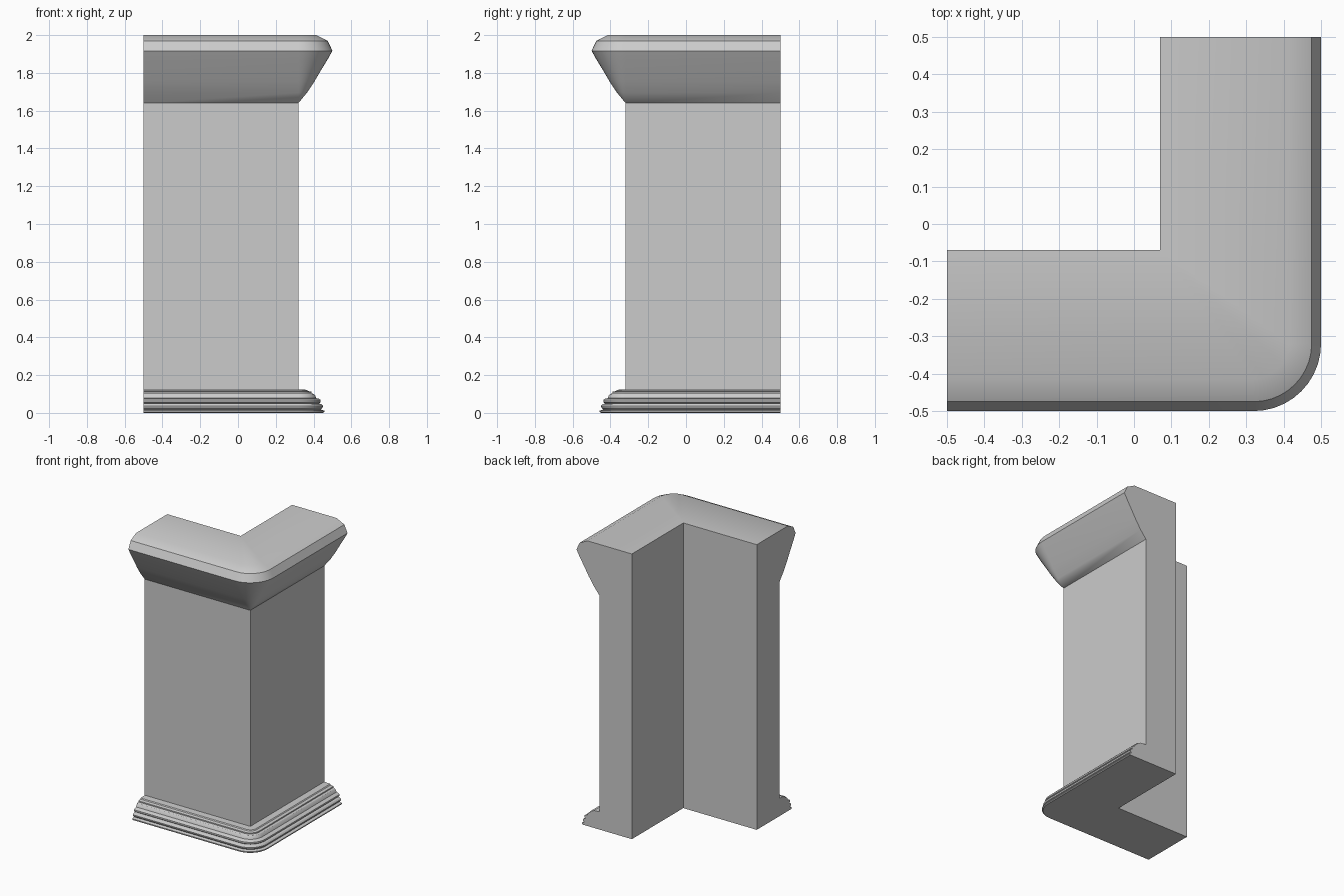
import bpy, bmesh
from math import sin, cos, pi

if "Cube" in bpy.data.objects:
    bpy.data.objects.remove(bpy.data.objects["Cube"])

END, FACE, INNER = 0.5, 0.32, 0.07   # run length, outer wall face, inner wall face


def ring(d, z, steps=10):
    """L-shaped outline whose outer side is pushed out by d around a round corner."""
    pts = [(-END, -FACE - d)]
    for i in range(steps + 1):
        a = -pi / 2 + i * pi / 2 / steps
        pts.append((FACE + d * cos(a), -FACE + d * sin(a)))
    pts += [(FACE + d, END), (INNER, END), (INNER, -INNER), (-END, -INNER)]
    return [(x, y, z) for x, y in pts]


def loft(name, profile, bottom=False, top=False, angle=0.5):
    """Stack outlines following an (offset, height) profile."""
    bm = bmesh.new()
    rings = [[bm.verts.new(p) for p in ring(d, z)] for d, z in profile]
    n = len(rings[0])
    for a, b in zip(rings, rings[1:]):
        for i in range(n):
            j = (i + 1) % n
            bm.faces.new((a[i], a[j], b[j], b[i]))
    if bottom:
        bm.faces.new(rings[0][::-1])
    if top:
        bm.faces.new(rings[-1])
    bmesh.ops.remove_doubles(bm, verts=bm.verts, dist=1e-5)
    bmesh.ops.recalc_face_normals(bm, faces=bm.faces)
    # merge the strips of the flat inner walls and cut ends
    bmesh.ops.dissolve_limit(bm, angle_limit=0.002, verts=bm.verts, edges=bm.edges)
    me = bpy.data.meshes.new(name)
    bm.to_mesh(me)
    bm.free()
    ob = bpy.data.objects.new(name, me)
    bpy.context.collection.objects.link(ob)
    bpy.ops.object.select_all(action='DESELECT')
    ob.select_set(True)
    bpy.context.view_layer.objects.active = ob
    bpy.ops.object.shade_smooth_by_angle(angle=angle)
    return ob


# stepped skirting with small beads
loft("base_moulding", [
    (0.13, 0), (0.137, 0.005), (0.137, 0.012), (0.118, 0.018),
    (0.128, 0.027), (0.13, 0.037), (0.122, 0.046), (0.108, 0.05),
    (0.118, 0.057), (0.118, 0.068), (0.108, 0.075), (0.094, 0.078),
    (0.09, 0.09), (0.082, 0.1), (0.07, 0.104), (0.07, 0.112),
    (0.05, 0.116), (0.045, 0.122), (0.0, 0.125)], bottom=True)

# plain corner wall
loft("corner_wall", [(0, 0.125), (0, 1.64)])

# flared coping with bevelled top
loft("cap_moulding", [
    (0, 1.64), (0.045, 1.695), (0.085, 1.755), (0.12, 1.815),
    (0.152, 1.867), (0.18, 1.917), (0.155, 1.97), (0.095, 2.0)], top=True)
